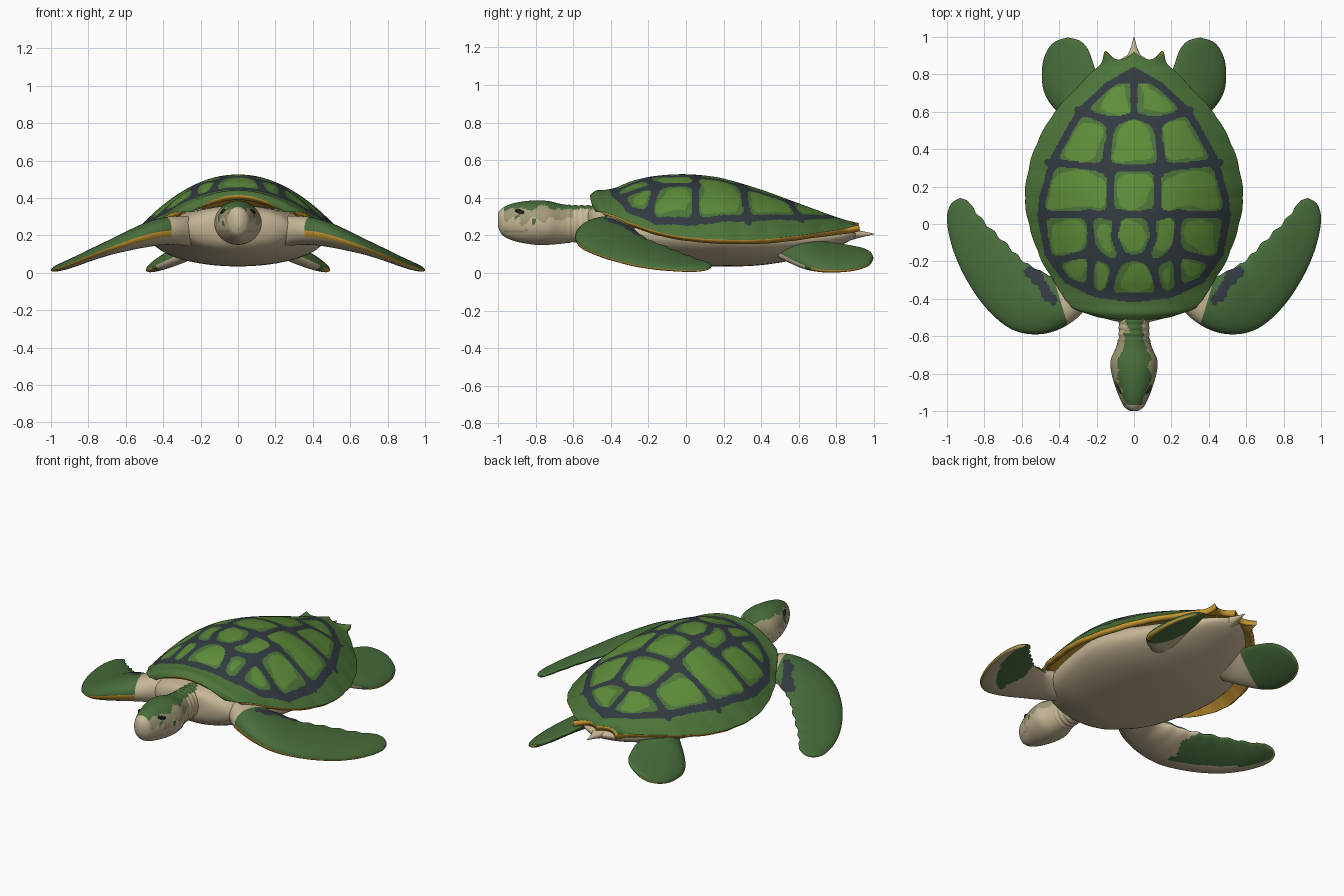
import bpy, bmesh, math
from mathutils import Vector, noise

if "Cube" in bpy.data.objects:
    bpy.data.objects.remove(bpy.data.objects["Cube"])

COLOURS = {
    "scute_green": (0.115, 0.27, 0.042), "margin_green": (0.075, 0.18, 0.042),
    "skin_green": (0.065, 0.155, 0.045), "dark_slate": (0.032, 0.044, 0.054),
    "cream": (0.58, 0.48, 0.31), "olive_tan": (0.36, 0.32, 0.19),
    "black_eye": (0.012, 0.014, 0.012), "orange_rim": (0.58, 0.31, 0.03)}
MATS = []
for n, c in COLOURS.items():
    m = bpy.data.materials.new(n)
    m.diffuse_color = (*c, 1)
    m.use_nodes = True
    m.node_tree.nodes["Principled BSDF"].inputs["Base Color"].default_value = m.diffuse_color
    MATS.append(m)
SCUTE, MARGIN, SKIN, DARK, CREAM, TAN, EYE, ORANGE = range(8)


def sample(table, t):
    """Smooth interpolation of rows (t, a, b, ...) -> [a, b, ...]."""
    n = len(table)
    t = min(max(t, table[0][0]), table[-1][0])
    i = 0
    while i < n - 2 and t > table[i + 1][0]:
        i += 1
    p, q = table[i], table[i + 1]
    p0, q1 = table[max(i - 1, 0)], table[min(i + 2, n - 1)]
    h = q[0] - p[0]
    s = (t - p[0]) / h
    out = []
    for k in range(1, len(p)):
        mp = (q[k] - p0[k]) / (q[0] - p0[0]) * h
        mq = (q1[k] - p[k]) / (q1[0] - p[0]) * h
        out.append((2*s**3 - 3*s*s + 1) * p[k] + (s**3 - 2*s*s + s) * mp
                   + (3*s*s - 2*s**3) * q[k] + (s**3 - s*s) * mq)
    return out


def finish(name, bm, mats, mirror=False):
    me = bpy.data.meshes.new(name)
    bm.to_mesh(me)
    bm.free()
    for m in mats:
        me.materials.append(m)
    ob = bpy.data.objects.new(name, me)
    bpy.context.collection.objects.link(ob)
    if mirror:
        ob.modifiers.new("mirror", "MIRROR")
    return ob


def build(name, rows, rule, closed=True, mirror=False):
    """Skin rows of points; rule(centre, normal, i, j) gives the colour."""
    bm = bmesh.new()
    tag = bm.faces.layers.int.new("tag")
    vs = [[bm.verts.new(p) for p in r] for r in rows]
    n = len(rows[0])
    for i in range(len(rows) - 1):
        for j in range(n if closed else n - 1):
            k = (j + 1) % n
            f = bm.faces.new((vs[i][j], vs[i][k], vs[i+1][k], vs[i+1][j]))
            f[tag] = i * n + j
    if closed:
        bm.faces.new(vs[0])
        bm.faces.new(vs[-1])[tag] = (len(rows) - 2) * n
    bmesh.ops.remove_doubles(bm, verts=bm.verts, dist=1e-5)
    bmesh.ops.recalc_face_normals(bm, faces=bm.faces)
    if not closed and sum(f.normal.z for f in bm.faces) < 0:
        bmesh.ops.reverse_faces(bm, faces=bm.faces)
    bm.normal_update()
    for f in bm.faces:
        f.smooth = True
        f.material_index = rule(f.calc_center_median(), f.normal, *divmod(f[tag], n))
    bm.faces.layers.int.remove(tag)
    return finish(name, bm, MATS, mirror)


# --- Shell: arched cross-sections along y (y, half width, rim z, ridge z) ---
SHELL = [(-.51, .24, .325, .415), (-.48, .31, .325, .438), (-.43, .35, .32, .442),
         (-.37, .385, .30, .455), (-.3, .43, .27, .485), (-.2, .49, .235, .510),
         (-.1, .53, .208, .522), (0, .56, .192, .525), (.1, .578, .182, .518),
         (.2, .578, .177, .502), (.4, .53, .178, .443), (.6, .42, .198, .37),
         (.8, .235, .228, .297), (.86, .175, .24, .279), (.92, .155, .255, .265)]
RING = [(0, -.40), (.2, -.375), (.36, -.3), (.46, -.16), (.495, .03),
        (.49, .13), (.43, .35), (.29, .6), (.14, .74), (0, .82)]
# dark seams between scutes, right half, as polylines
SEAMS = [RING, [(0, .8), (0, .58), (.12, .545)], [(.12, .545), (.3, .61)],
         [(.12, .545), (.155, .30)], [(.155, .30), (.46, .33)], [(0, .30), (.155, .30)],
         [(.125, .30), (.125, .05)], [(0, .05), (.5, .05)],
         [(.085, .05), (.105, -.07), (.06, -.18), (0, -.18)],
         [(.06, -.18), (.1, -.22), (.14, -.38)],
         [(.24, .05), (.225, -.15)], [(.225, -.15), (.43, -.2)],
         [(.1, -.22), (.225, -.15)], [(.225, -.15), (.24, -.36)]]
SEAMS = [[(Vector(a), Vector(b)) for a, b in zip(s, s[1:])] for s in SEAMS]


def seg_dist(p, a, b):
    d = b - a
    t = min(max((p - a).dot(d) / d.dot(d), 0), 1)
    return (p - a - d * t).length


def shell_rule(c, nrm, i, j):
    p = Vector((abs(c.x), c.y))
    ds = [min(seg_dist(p, a, b) for a, b in s) for s in SEAMS]
    d = min(ds)
    inside = False
    for (x0, y0), (x1, y1) in zip(RING, RING[1:]):
        if y0 <= p.y < y1:
            inside = p.x < x0 + (x1 - x0) * (p.y - y0) / (y1 - y0)
    if inside:       # soft minimum rounds the scute corners
        d = max(d - .012, -.014 * math.log(sum(math.exp(-v / .014) for v in ds)))
    if d < .019 or inside and (p.y > .755 or p.y < -.365 and p.x < .15):
        return DARK
    if not inside:
        return MARGIN
    return MARGIN if d < .034 + .035 * noise.noise(Vector((c.x, c.y, 0)) * 8) else SCUTE


NY, NX = 230, 170
rows = []
for i in range(NY + 1):
    y = -.51 + 1.43 * i / NY
    w, e, t = sample(SHELL, y)
    w += .004 * abs(math.sin(y * 22))          # faint scallops on the rim
    row = []
    for k in range(NX + 1):
        u = -1 + 2 * k / NX
        u = .35 * math.sin(math.pi / 2 * u) + .65 * u
        dy = .03 * u**4 * max(0, (-.41 - y) / .1)             # rounded front corners
        dy -= .04 * math.sin(math.pi * abs(u)) * max(0, (y - .82) / .1)  # rear notches
        row.append((w * u, y + dy, e + (t - e) * (1 - abs(u) ** 2.05)))
    rows.append(row)
shell = build("shell", rows, shell_rule, closed=False)
sol = shell.modifiers.new("thickness", "SOLIDIFY")
sol.thickness, sol.offset = .034, -1
sol.material_offset = sol.material_offset_rim = ORANGE   # underside and rim


def tube(table, steps, sides, ripple=None):
    """Elliptical rings from rows (y, half width, bottom z, top z)."""
    out = []
    for i in range(steps + 1):
        y = table[0][0] + (table[-1][0] - table[0][0]) * i / steps
        w, b, t = sample(table, y)
        k = 1 + (ripple(y) if ripple else 0)
        out.append([(w * k * math.cos(a), y, (b + t) / 2 + (t - b) / 2 * k * math.sin(a))
                    for a in (2 * math.pi * j / sides for j in range(sides))])
    return out


# --- Belly and body sides ---
BODY = [(-.52, .10, .18, .34), (-.48, .24, .13, .35), (-.4, .31, .095, .36),
        (-.25, .39, .06, .36), (0, .45, .038, .36), (.2, .465, .034, .35),
        (.4, .42, .042, .315), (.6, .32, .075, .27), (.75, .215, .12, .245),
        (.85, .12, .16, .23), (.9, .04, .19, .22)]
build("belly", tube(BODY, 60, 64), lambda c, n, i, j: CREAM)

# --- Head and neck ---
HEAD = [(-1, .022, .245, .318), (-.98, .05, .205, .343), (-.93, .077, .176, .367),
        (-.87, .1, .16, .38), (-.8, .12, .15, .386), (-.73, .125, .15, .382),
        (-.66, .097, .156, .366), (-.6, .082, .163, .36), (-.4, .085, .17, .36)]


def head_rule(c, n, i, j):
    g = noise.noise(c * 18)
    if c.y < -.97:
        return CREAM
    if n.z > (.72 if c.y > -.82 else .6) + .25 * g and c.z > .3 or (c.y < -.72 and c.z > .25 and g > .42):
        return SKIN
    if c.y < -.84 and abs(c.z - .222 - .12 * (c.y + .95) ** 2) < .004:
        return TAN                                # mouth line
    return TAN if c.z > .28 + .05 * g and c.y < -.6 else CREAM


build("head_and_neck", tube(HEAD, 110, 72, lambda y: .025 * math.sin(y * 190)
      if y > -.63 else 0), head_rule)

# --- Eyes ---
bm = bmesh.new()
bmesh.ops.create_uvsphere(bm, u_segments=20, v_segments=12, radius=1)
for v in bm.verts:
    a, b, c = v.co
    v.co = (.078 + .010 * a + .012 * b, -.885 + .026 * b, .325 + .014 * c - .006 * b)
for f in bm.faces:
    f.smooth = True
finish("eyes", bm, [MATS[EYE]], True)


# --- Flippers: lens sections between a leading and a trailing edge ---
def flipper(name, lead, trail, height, thick, rule, wave=0):
    lead = [(k / (len(lead) - 1), *p) for k, p in enumerate(lead)]
    trail = [(k / (len(trail) - 1), *p) for k, p in enumerate(trail)]
    rows, steps, sides = [], 90, 48
    for i in range(steps + 1):
        t = i / steps
        a, b = Vector(sample(lead, t)), Vector(sample(trail, t))
        b += (a - b).normalized() * wave * math.sin(t * 60) * math.sin(t * math.pi)
        th = sample(thick, t)[0]
        ring = []
        for j in range(sides):
            ang = 2 * math.pi * j / sides
            c = .5 - .5 * math.cos(ang)
            p = a.lerp(b, c)
            ring.append((p.x, p.y, sample(height, p.x)[0] + th * math.sin(ang) * (1.15 - .4 * c)))
        rows.append(ring)
    build(name, rows, lambda c, n, i, j: rule(c, i / steps, (j + .5) / sides), mirror=True)


def front_rule(c, t, a):
    g = noise.noise(c * 14)
    if (a > .93 and t > .12) or (.5 < a < .53 and t > .75):
        return ORANGE
    if a < .5:                                   # upper side
        if seg_dist(Vector(c.xy), Vector((.54, -.26)), Vector((.45, -.40))) < .035 + .03 * g:
            return DARK
        return CREAM if t < .12 else SKIN
    if a > .82 + .12 * max(0, t - .6) or t < .36 + .12 * g:  # lower side
        return CREAM
    return SKIN


def rear_rule(c, t, a):
    if a > .92 and t > .25:
        return ORANGE
    return CREAM if a > .5 and t < .2 else SKIN


flipper("front_flippers",
        [(.2, -.40), (.34, -.53), (.49, -.588), (.65, -.565), (.79, -.45), (.90, -.29),
         (.97, -.13), (1.0, .02), (.98, .105), (.93, .14)],
        [(.25, -.24), (.42, -.28), (.52, -.24), (.59, -.20), (.65, -.14), (.72, -.07),
         (.79, 0), (.85, .07), (.885, .12), (.93, .14)],
        [(.15, .21), (.3, .225), (.4, .222), (.5, .20), (.6, .167), (.7, .13), (.8, .09), (.9, .048), (1, .014)],
        [(0, .085), (.2, .07), (.4, .042), (.7, .024), (.93, .012), (1, 0)], front_rule, .006)
flipper("rear_flippers",
        [(.28, .48), (.42, .61), (.482, .71), (.492, .82), (.475, .905), (.43, .97), (.355, .998)],
        [(.08, .6), (.18, .71), (.2, .8), (.225, .88), (.25, .94), (.29, .98), (.355, .998)],
        [(.05, .18), (.2, .15), (.3, .105), (.4, .058), (.5, .012)],
        [(0, .065), (.3, .045), (.7, .026), (.93, .014), (1, 0)], rear_rule)

# --- Tail ---
TAIL = [(.8, .075, .15, .25), (.88, .045, .175, .235), (.94, .018, .192, .222), (1, .002, .205, .209)]
build("tail", tube(TAIL, 16, 24), lambda c, n, i, j: CREAM)
